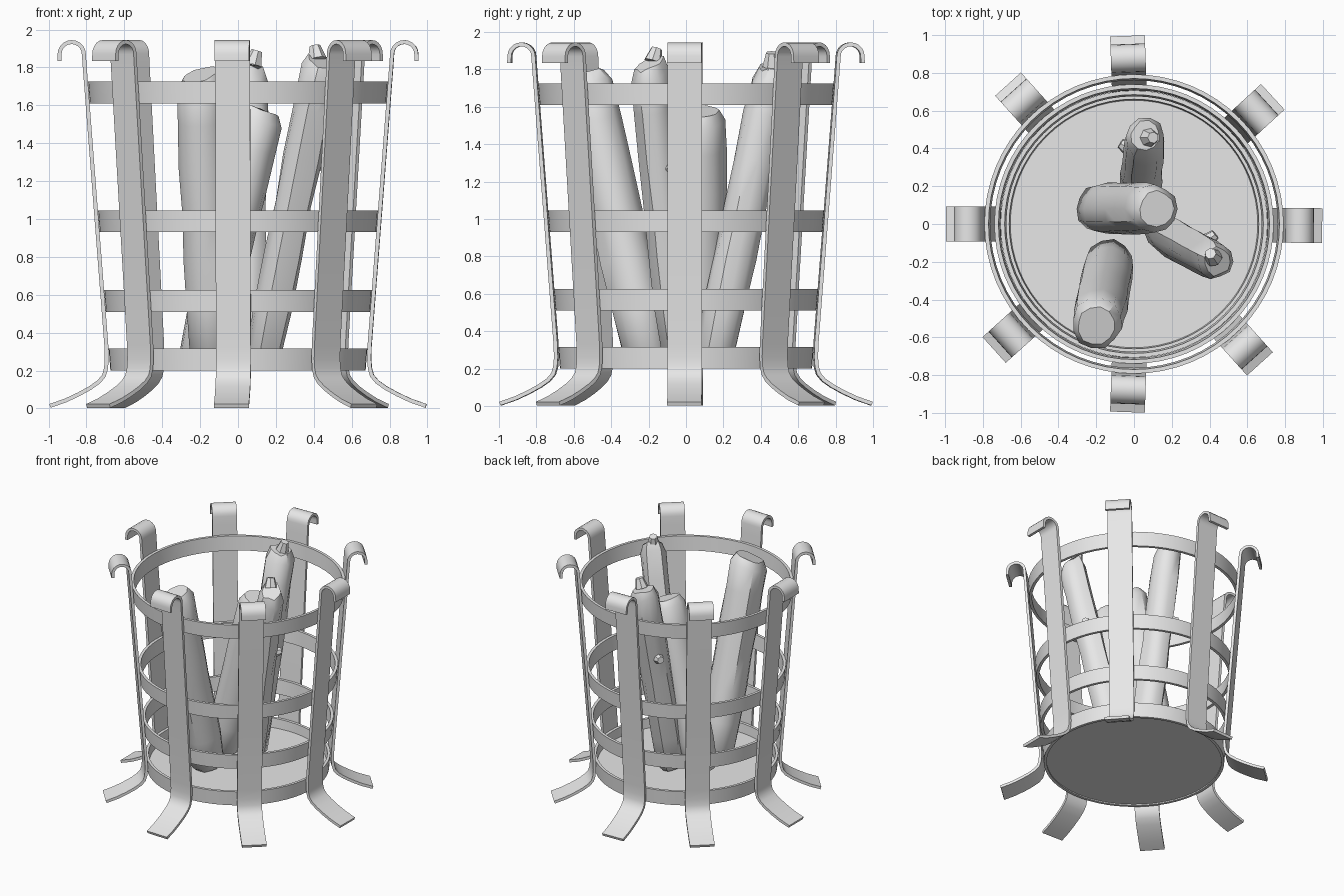
import bpy, bmesh, math, random
from mathutils import Vector, Matrix

cube = bpy.data.objects.get("Cube")
if cube:
    bpy.data.objects.remove(cube, do_unlink=True)

grey = bpy.data.materials.new("plain_grey")
grey.use_nodes = True
colour = (0.8, 0.8, 0.8, 1)
grey.diffuse_color = colour
grey.node_tree.nodes["Principled BSDF"].inputs["Base Color"].default_value = colour


def finish(name, bm, solid=0, angle=35):
    """Turn a bmesh into a shaded object, thickened if asked."""
    bmesh.ops.recalc_face_normals(bm, faces=bm.faces)
    mesh = bpy.data.meshes.new(name)
    bm.to_mesh(mesh)
    bm.free()
    mesh.materials.append(grey)
    obj = bpy.data.objects.new(name, mesh)
    bpy.context.collection.objects.link(obj)
    bpy.ops.object.select_all(action='DESELECT')
    obj.select_set(True)
    bpy.context.view_layer.objects.active = obj
    if solid:
        mod = obj.modifiers.new("Thickness", 'SOLIDIFY')
        mod.thickness, mod.offset = solid, 0
        bpy.ops.object.modifier_apply(modifier=mod.name)
    bpy.ops.object.shade_smooth_by_angle(angle=math.radians(angle))
    return obj


def bridge(bm, rings, closed=True):
    """Join successive rows of vertices with quads."""
    for a, b in zip(rings, rings[1:]):
        n = len(a)
        for i in range(n if closed else n - 1):
            j = (i + 1) % n
            bm.faces.new((a[i], a[j], b[j], b[i]))


def strap_radius(z):
    return 0.695 + 0.0775 * (z - 0.33)


# Upright straps: flared foot, leaning shaft, rolled hook
profile = [(0.993, 0.013), (0.91, 0.042), (0.84, 0.075), (0.78, 0.108),
           (0.735, 0.14), (0.708, 0.172), (0.697, 0.21), (0.693, 0.26)]
profile += [(strap_radius(z), z) for z in (0.33, 0.8, 1.3, 1.8)]
for k in range(11):
    a = math.pi * (1 - k / 10)
    profile.append((0.878 + 0.064 * math.cos(a), 1.87 + 0.064 * math.sin(a)))
profile.append((0.943, 1.835))

for n, degrees in enumerate((-0.5, 42.5, 92, 132, 180, 222, 268, 312)):
    bm = bmesh.new()
    rows = [[bm.verts.new((r, s * 0.092, z)) for s in (-1, 1)] for r, z in profile]
    bridge(bm, rows, closed=False)
    bmesh.ops.rotate(bm, verts=bm.verts, matrix=Matrix.Rotation(math.radians(degrees), 3, 'Z'))
    finish(f"strap_{n + 1}", bm, solid=0.021)

# Four hoops fastened inside the straps
for n, low in enumerate((0.2, 0.51, 0.93, 1.61)):
    bm = bmesh.new()
    rings = []
    for inset, z in ((0.011, low), (0.011, low + 0.115), (0.033, low + 0.115), (0.033, low)):
        r = strap_radius(z) - inset
        rings.append([bm.verts.new((r * math.cos(t * math.tau / 64), r * math.sin(t * math.tau / 64), z))
                      for t in range(64)])
    bridge(bm, rings + rings[:1])
    finish(f"hoop_{n + 1}", bm)

# Base plate
bm = bmesh.new()
bmesh.ops.create_cone(bm, cap_ends=True, segments=64, radius1=0.662, radius2=0.662,
                      depth=0.03, matrix=Matrix.Translation((0, 0, 0.225)))
finish("base_plate", bm)


def make_log(name, base, top, radius, sides, seed, rough, slant, knots=()):
    """Irregular log between two points, with a sloping cut and optional knots."""
    rng = random.Random(seed)
    base, top = Vector(base), Vector(top)
    axis = top - base
    frame = axis.to_track_quat('Z', 'Y').to_matrix()
    lumps = [1 + rng.uniform(-rough, rough) for _ in range(sides)]
    bm = bmesh.new()
    rings = []
    for t, scale in ((0, 0.7), (0.025, 0.92), (0.18, 1), (0.35, 1.02), (0.52, 1), (0.68, 1.03),
                     (0.84, 1), (0.96, 0.97), (1, 0.72)):
        ring = []
        for i in range(sides):
            a = i * math.tau / sides
            r = radius * scale * lumps[i] * (1 + rng.uniform(-rough, rough) / 2)
            offset = Vector((r * math.cos(a), r * math.sin(a), 0))
            point = base + axis * t + frame @ offset
            if t > 0.9:
                point.z += slant[0] * (frame @ offset).x + slant[1] * (frame @ offset).y
                point.z += rng.uniform(-rough, rough) * radius
            ring.append(bm.verts.new(point))
        rings.append(ring)
    bridge(bm, rings)
    bm.faces.new(rings[0])
    bm.faces.new(rings[-1])
    # Broken branch stubs
    for t, direction, size in knots:
        out = Vector(direction).normalized()
        place = Matrix.Translation(base + axis * t + out * radius) @ out.to_track_quat('Z', 'Y').to_matrix().to_4x4()
        bmesh.ops.create_cone(bm, cap_ends=True, segments=7, radius1=size, radius2=size * 0.6,
                              depth=size * 1.5, matrix=place)
    finish(name, bm, angle=40)


make_log("log_middle", (-0.2, 0.08, 0.26), (0.12, 0.08, 1.58), 0.13, 12, 2, 0.05, (-0.1, 0))
make_log("log_front", (-0.13, -0.2, 0.26), (-0.2, -0.54, 1.76), 0.138, 12, 5, 0.05, (0.2, 0.1))
make_log("log_right", (0.13, -0.03, 0.26), (0.44, -0.2, 1.83), 0.1, 11, 8, 0.1, (-0.2, 0.3),
         ((0.64, (0.6, 0.5, 0.1), 0.045), (0.97, (-0.2, 0.3, 1), 0.05)))
make_log("log_back", (0.03, 0.15, 0.26), (0.06, 0.47, 1.81), 0.11, 11, 11, 0.1, (-0.2, 0.2),
         ((0.63, (-0.8, 0.5, 0.1), 0.045), (0.96, (0.3, 0, 1), 0.05)))
